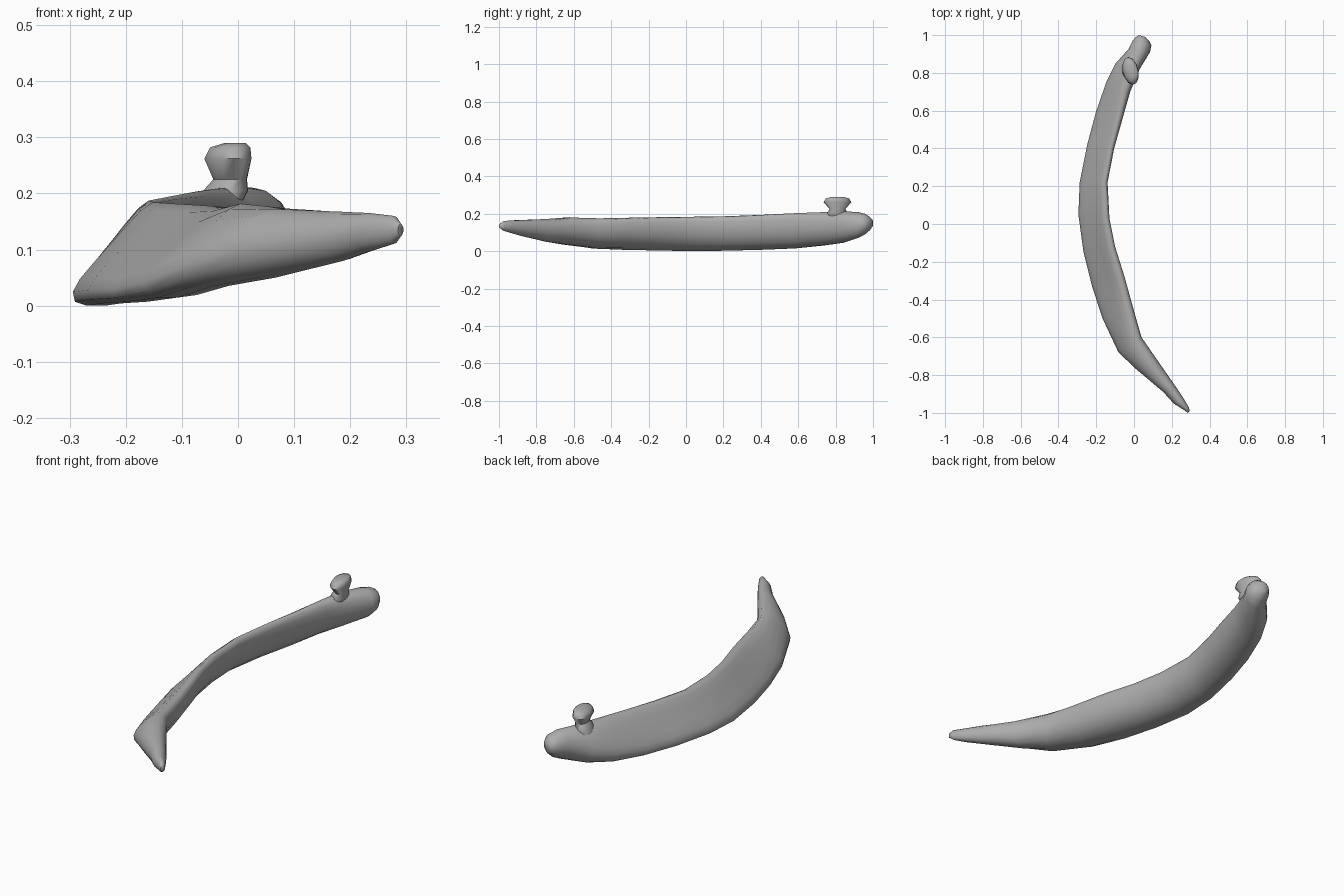
import bpy
import bmesh
from math import sin, cos, tau, radians
from mathutils import Vector

default = bpy.data.objects.get("Cube")
if default:
    bpy.data.objects.remove(default, do_unlink=True)

bone = bpy.data.materials.new("bone_grey")
bone.use_nodes = True
GREY = (0.42, 0.42, 0.42, 1)
bone.diffuse_color = GREY
bone.node_tree.nodes["Principled BSDF"].inputs["Base Color"].default_value = GREY


def slanted_ring(section, sides=16):
    """Oval leaning from a low outer edge to a high inner edge, fuller underneath.

    Section: outer edge x, y, inner edge x, y, bottom, top, slant in degrees.
    """
    ox, oy, ix, iy, low, high, slant = section
    outer, inner = Vector((ox, oy, 0)), Vector((ix, iy, 0))
    lean = radians(slant)
    ring = []
    for k in range(sides):
        angle = tau * k / sides
        # Flatten the upper outer side and fill the lower inner side
        fill = 0.15 * sin(lean) * sin(angle - (tau / 4 - lean) / 2) ** 2
        across = 0.5 + 0.5 * cos(angle) + fill
        up = 0.5 + 0.5 * sin(angle + lean) - fill
        point = outer.lerp(inner, min(across, 1))
        point.z = low + (high - low) * max(up, 0)
        ring.append(point)
    return ring


def knob_ring(z, x, rx, ry, sides=12):
    """Oval of the knob, turned slightly in plan."""
    ring = []
    for k in range(sides):
        angle = tau * k / sides
        dy = ry * sin(angle)
        ring.append(Vector((x + rx * cos(angle) - 0.15 * dy, 0.81 + dy, z)))
    return ring


def skin(name, rings):
    """Join rings of points into a closed, smooth-shaded tube."""
    bm = bmesh.new()
    loops = [[bm.verts.new(p) for p in ring] for ring in rings]
    for a, b in zip(loops, loops[1:]):
        for k in range(len(a)):
            n = (k + 1) % len(a)
            bm.faces.new((a[k], a[n], b[n], b[k]))
    bm.faces.new(loops[0])
    bm.faces.new(loops[-1])
    bmesh.ops.recalc_face_normals(bm, faces=bm.faces)
    mesh = bpy.data.meshes.new(name)
    bm.to_mesh(mesh)
    bm.free()
    mesh.materials.append(bone)
    obj = bpy.data.objects.new(name, mesh)
    bpy.context.collection.objects.link(obj)
    bpy.ops.object.select_all(action="DESELECT")
    obj.select_set(True)
    bpy.context.view_layer.objects.active = obj
    bpy.ops.object.shade_smooth_by_angle(angle=radians(60))


# Curved shaft, from the pointed tip to the rounded head
shaft_sections = [
    (.285, -1, .295, -.99, .125, .145, 0),
    (.265, -.985, .29, -.97, .11, .16, 0),
    (.21, -.95, .26, -.92, .097, .165, 0),
    (.155, -.89, .22, -.86, .08, .168, 5),
    (0, -.76, .13, -.73, .05, .175, 10),
    (-.085, -.68, .04, -.6, .035, .185, 25),
    (-.17, -.5, 0, -.46, .014, .178, 38),
    (-.225, -.33, -.05, -.28, .007, .182, 45),
    (-.27, -.15, -.1, -.12, .004, .185, 45),
    (-.297, .05, -.13, .03, 0, .187, 45),
    (-.29, .22, -.14, .22, .003, .19, 45),
    (-.25, .42, -.105, .4, .008, .197, 45),
    (-.205, .59, -.06, .56, .015, .205, 40),
    (-.15, .75, -.02, .7, .03, .212, 30),
    (-.1, .85, .03, .82, .045, .215, 15),
    (-.03, .925, .085, .91, .07, .21, 0),
    (-.008, .97, .092, .945, .09, .2, 0),
    (.01, .99, .08, .97, .11, .185, 0),
    (.025, 1, .06, .99, .13, .17, 0),
]
skin("rib_shaft", [slanted_ring(s) for s in shaft_sections])

# Flared knob standing on the shaft beside the head
knob_sections = [
    (.17, -.035, .035, .05), (.205, -.022, .04, .055),
    (.225, -.014, .03, .042), (.262, -.018, .042, .074),
    (.282, -.014, .036, .062), (.29, -.005, .018, .035),
]
skin("rib_knob", [knob_ring(*s) for s in knob_sections])
